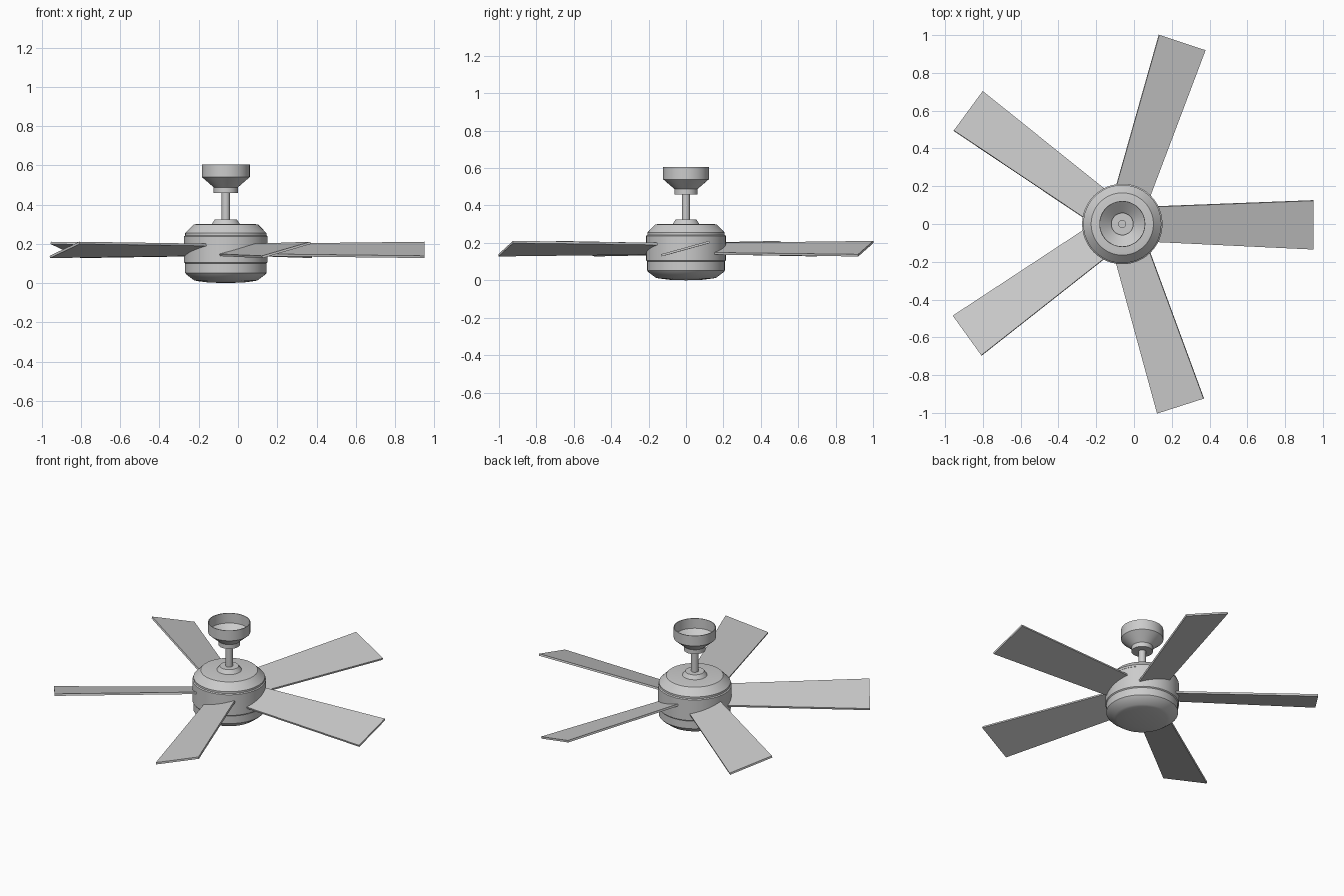
import bpy, bmesh
from math import cos, sin, pi, radians
from mathutils import Matrix

if "Cube" in bpy.data.objects:
    bpy.data.objects.remove(bpy.data.objects["Cube"])

CX = -0.062      # hub axis position
SEG = 48


def finish(name, bm, smooth=True):
    bmesh.ops.recalc_face_normals(bm, faces=bm.faces)
    me = bpy.data.meshes.new(name)
    bm.to_mesh(me)
    bm.free()
    ob = bpy.data.objects.new(name, me)
    bpy.context.collection.objects.link(ob)
    if smooth:
        bpy.ops.object.select_all(action='DESELECT')
        ob.select_set(True)
        bpy.context.view_layer.objects.active = ob
        bpy.ops.object.shade_smooth_by_angle(angle=radians(25))
    return ob


def lathe(name, profile):
    """Revolve (radius, z) points about the hub axis; radius 0 closes the end."""
    bm = bmesh.new()
    rings = []
    for r, z in profile:
        n = SEG if r > 0 else 1
        rings.append([bm.verts.new((CX + r * cos(2 * pi * i / n), r * sin(2 * pi * i / n), z))
                      for i in range(n)])
    for a, b in zip(rings, rings[1:]):
        for i in range(SEG):
            j = (i + 1) % SEG
            quad = [a[i % len(a)], a[j % len(a)], b[j % len(b)], b[i % len(b)]]
            bm.faces.new(list(dict.fromkeys(quad)))
    return finish(name, bm)


# Ceiling canopy: thin cup, open at the top
lathe("ceiling_canopy", [(0, 0.47), (0.058, 0.47), (0.058, 0.492), (0.118, 0.542), (0.118, 0.605),
                         (0.122, 0.605), (0.122, 0.54), (0.062, 0.488), (0.062, 0.46), (0, 0.46)])

# Hanging rod and its collar
lathe("down_rod", [(0, 0.48), (0.021, 0.48), (0.021, 0.29), (0, 0.29)])
lathe("rod_collar", [(0, 0.325), (0.055, 0.325), (0.073, 0.299), (0, 0.299)])

# Motor housing: sloped cap, central band, and lower bowl separated by grooves
lathe("motor_cap", [(0, 0.301), (0.145, 0.301), (0.165, 0.298), (0.207, 0.255), (0.207, 0.243), (0, 0.243)])
lathe("motor_band", [(0, 0.245), (0.203, 0.245), (0.213, 0.238), (0.213, 0.106), (0.206, 0.099), (0, 0.099)])
lathe("lower_bowl", [(0, 0.1), (0.208, 0.1), (0.208, 0.052), (0.199, 0.042), (0.162, 0.014),
                     (0.145, 0.01), (0.09, 0.003), (0, 0)])

# Five pitched, tapered blades
for k in range(5):
    bm = bmesh.new()
    bmesh.ops.create_cube(bm, size=1)
    for v in bm.verts:
        tip = v.co.x > 0
        half = 0.134 if tip else 0.096
        v.co = (1.012 if tip else 0.16, half * (1 if v.co.y > 0 else -1), v.co.z * 0.012)
    bm.transform(Matrix.Translation((CX, 0, 0.169))
                 @ Matrix.Rotation(radians(72 * k - 0.25), 4, 'Z')
                 @ Matrix.Rotation(radians(15.5), 4, 'X'))
    finish(f"blade_{k + 1}", bm, smooth=False)
